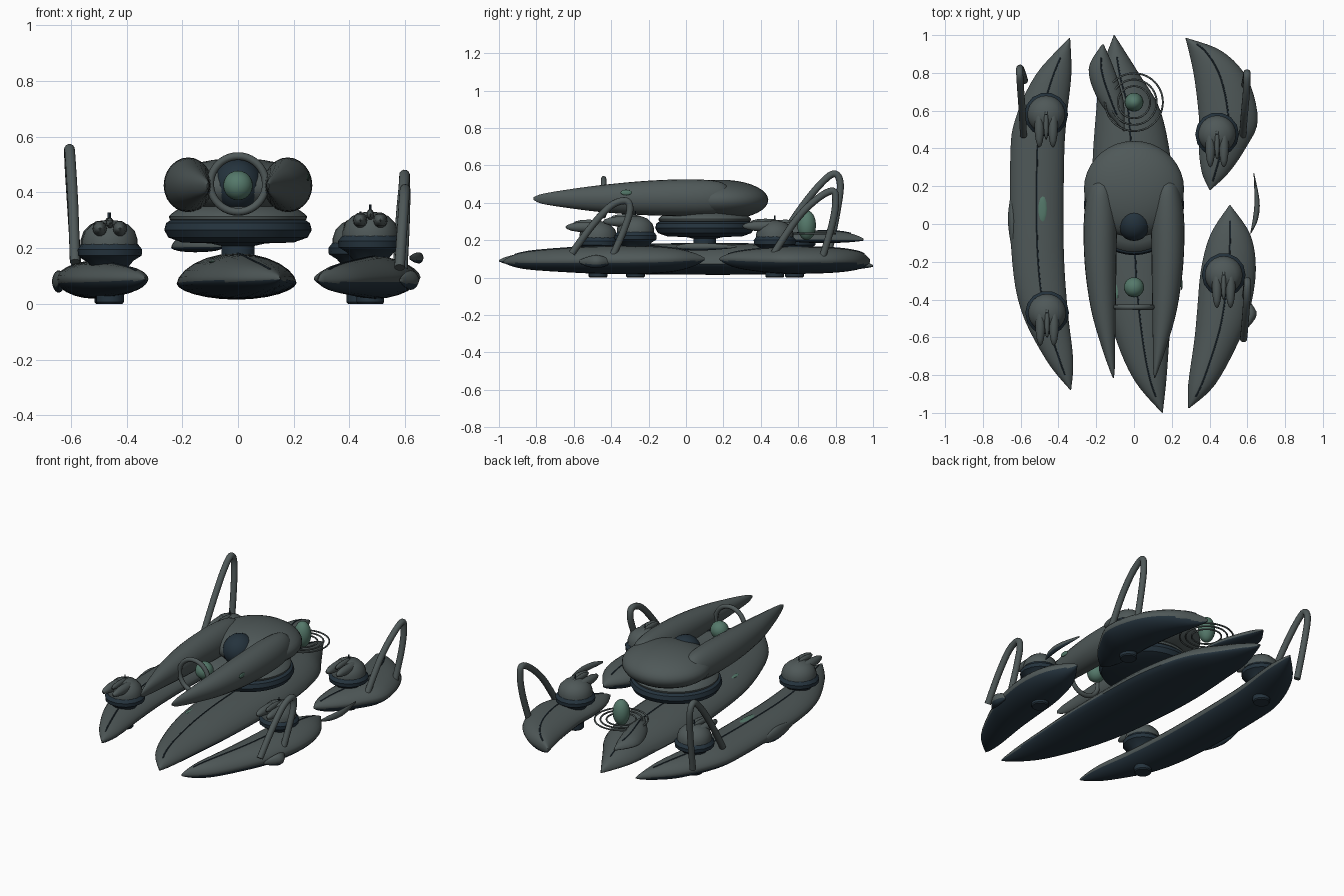
import bpy, bmesh, math
from mathutils import Vector

if "Cube" in bpy.data.objects:
    bpy.data.objects.remove(bpy.data.objects["Cube"])


def material(name, rgb):
    m = bpy.data.materials.new(name)
    m.diffuse_color = (*rgb, 1)
    m.use_nodes = True
    m.node_tree.nodes["Principled BSDF"].inputs["Base Color"].default_value = m.diffuse_color
    return m


GREY = material("grey green plating", (0.078, 0.098, 0.098))
NAVY = material("dark navy", (0.018, 0.033, 0.047))
GREEN = material("pale green glow", (0.09, 0.19, 0.145))


def finish(name, bm, mats, under=False, angle=50):
    bmesh.ops.recalc_face_normals(bm, faces=bm.faces[:])
    bm.normal_update()
    for f in bm.faces:
        f.smooth = True
        f.material_index = 1 if under and f.normal.z < -0.35 else 0
    me = bpy.data.meshes.new(name)
    bm.to_mesh(me)
    bm.free()
    ob = bpy.data.objects.new(name, me)
    bpy.context.collection.objects.link(ob)
    for m in mats:
        me.materials.append(m)
    me.set_sharp_from_angle(angle=math.radians(angle))
    return ob


def spline(pts, steps=5):
    """Smooth curve through tuples of any length."""
    out = []
    for i in range(len(pts) - 1):
        p0, p1, p2 = pts[max(i - 1, 0)], pts[i], pts[i + 1]
        p3 = pts[min(i + 2, len(pts) - 1)]
        for k in range(steps):
            t = k / steps
            out.append(tuple(0.5 * (2 * b + (c - a) * t + (2 * a - 5 * b + 4 * c - d) * t * t
                             + (3 * b - a - 3 * c + d) * t ** 3)
                             for a, b, c, d in zip(p0, p1, p2, p3)))
    return out + [pts[-1]]


def loft(name, rows, power=1.0, mats=(GREY,), under=False, n=24):
    """Skin rows of (y, x left, x right, z bottom, z middle, z top)."""
    bm = bmesh.new()
    rings = []
    for y, xl, xr, zb, zm, zt in rows:
        ring = []
        for k in range(n):
            a = 2 * math.pi * k / n
            s = math.sin(a)
            z = zm + abs(s) ** power * ((zt - zm) if s > 0 else (zb - zm))
            ring.append(bm.verts.new(((xl + xr) / 2 + (xr - xl) / 2 * math.cos(a), y, z)))
        rings.append(ring)
    for a, b in zip(rings, rings[1:]):
        for k in range(n):
            bm.faces.new((a[k], a[(k + 1) % n], b[(k + 1) % n], b[k]))
    bm.faces.new(rings[0])
    bm.faces.new(rings[-1])
    return finish(name, bm, mats, under)


def tube(name, pts, r, mat=GREY, closed=False, n=10):
    bm = bmesh.new()
    pts = [Vector(p) for p in pts]
    rings, count = [], len(pts)
    normal = None
    for i, p in enumerate(pts):
        if closed:
            d = pts[(i + 1) % count] - pts[i - 1]
        else:
            d = pts[min(i + 1, count - 1)] - pts[max(i - 1, 0)]
        d.normalize()
        if normal is None:
            normal = d.orthogonal()
        normal = (normal - d * normal.dot(d)).normalized()
        side = d.cross(normal)
        rings.append([bm.verts.new(p + r * (math.cos(2 * math.pi * k / n) * normal
                     + math.sin(2 * math.pi * k / n) * side)) for k in range(n)])
    for i in range(count if closed else count - 1):
        a, b = rings[i], rings[(i + 1) % count]
        for k in range(n):
            bm.faces.new((a[k], a[(k + 1) % n], b[(k + 1) % n], b[k]))
    if not closed:
        bm.faces.new(rings[0])
        bm.faces.new(rings[-1])
    return finish(name, bm, (mat,))


def ring(name, c, R, r, upright=False):
    pts = []
    for k in range(40):
        a = 2 * math.pi * k / 40
        u, v = R * math.cos(a), R * math.sin(a)
        pts.append((c[0] + u, c[1], c[2] + v) if upright else (c[0] + u, c[1] + v, c[2]))
    return tube(name, pts, r, GREY, True, 8)


def ball(name, c, s, mat=GREY, seg=24):
    bm = bmesh.new()
    bmesh.ops.create_uvsphere(bm, u_segments=seg, v_segments=seg // 2, radius=1)
    for v in bm.verts:
        v.co = Vector((v.co.x * s[0], v.co.y * s[1], v.co.z * s[2])) + Vector(c)
    return finish(name, bm, (mat,))


def lathe(name, c, profile, mat, n=32, angle=35):
    bm = bmesh.new()
    rings = [[bm.verts.new((c[0] + r * math.cos(2 * math.pi * k / n),
                            c[1] + r * math.sin(2 * math.pi * k / n), z)) for k in range(n)]
             for r, z in profile]
    for a, b in zip(rings, rings[1:]):
        for k in range(n):
            bm.faces.new((a[k], a[(k + 1) % n], b[(k + 1) % n], b[k]))
    bm.faces.new(rings[0])
    bm.faces.new(rings[-1])
    return finish(name, bm, (mat,), angle=angle)


def hull(name, outline, zbot, zmid, ztop, vein=True):
    """Pointed lens hull from (y, x left, x right); zmid runs rear to front."""
    rows = spline(outline)
    wmax = max(b - a for _, a, b in rows)
    full = []
    for y, a, b in rows:
        t = (y - rows[0][0]) / (rows[-1][0] - rows[0][0])
        zm = zmid[0] + (zmid[1] - zmid[0]) * t
        s = max((b - a) / wmax, 0.01) ** 0.65
        full.append((y, a, b, zm - s * (zm - zbot), zm, zm + s * (ztop - zm)))
    loft(name, full, 1.2, (GREY, NAVY), True)
    if vein:
        tube(name + "_crest_line", [((r[1] + r[2]) / 2, r[0], r[5]) for r in full[3:-3]],
             0.004, NAVY, n=6)


# Main hulls
hull("left_hull", [(0.985, -0.342, -0.338), (0.79, -0.52, -0.332), (0.55, -0.63, -0.358),
                   (0.34, -0.655, -0.37), (-0.13, -0.65, -0.372), (-0.45, -0.6, -0.352),
                   (-0.72, -0.465, -0.322), (-0.88, -0.337, -0.333)], 0.018, (0.085, 0.09), 0.155)
hull("centre_hull", [(1.0, -0.107, -0.103), (0.79, -0.18, 0.03), (0.6, -0.2, 0.14),
                     (0.3, -0.22, 0.2), (0, -0.21, 0.21), (-0.35, -0.17, 0.205),
                     (-0.64, -0.085, 0.185), (-0.84, 0.01, 0.17), (-1.0, 0.148, 0.152)],
     0.015, (0.06, 0.09), 0.182)
hull("right_rear_hull", [(0.985, 0.272, 0.278), (0.915, 0.29, 0.465), (0.77, 0.32, 0.6),
                         (0.55, 0.345, 0.655), (0.4, 0.343, 0.59), (0.27, 0.36, 0.5),
                         (0.18, 0.4, 0.405)], 0.02, (0.09, 0.1), 0.165)
hull("right_front_hull", [(0.1, 0.505, 0.51), (-0.055, 0.405, 0.615), (-0.24, 0.355, 0.645),
                          (-0.45, 0.335, 0.615), (-0.61, 0.32, 0.56), (-0.85, 0.287, 0.43),
                          (-0.975, 0.287, 0.293)], 0.018, (0.1, 0.085), 0.17)

# Small leaf plates around the hulls
hull("rear_leaf", [(0.95, -0.17, -0.16), (0.82, -0.24, -0.105), (0.65, -0.185, -0.055),
                   (0.49, -0.055, -0.05)], 0.185, (0.2, 0.205), 0.25)
hull("left_side_leaf", [(0.16, -0.652, -0.648), (0.02, -0.668, -0.62), (-0.15, -0.645, -0.64)],
     0.04, (0.08, 0.08), 0.12, False)
hull("right_crescent", [(0.27, 0.633, 0.636), (0.12, 0.638, 0.665), (0.02, 0.628, 0.655),
                        (-0.05, 0.615, 0.62)], 0.145, (0.165, 0.165), 0.185, False)
hull("right_side_leaf", [(-0.4, 0.6, 0.605), (-0.48, 0.59, 0.65), (-0.57, 0.58, 0.585)],
     0.05, (0.085, 0.085), 0.12, False)

# Turrets with feet under the hulls
for label, x, y, z in (("left_rear", -0.465, 0.58, 0.155), ("left_front", -0.46, -0.47, 0.155),
                       ("right_rear", 0.44, 0.475, 0.16), ("right_front", 0.475, -0.27, 0.185)):
    lathe(label + "_turret_base", (x, y), [(0.06, z - 0.03), (0.085, z), (0.114, z + 0.018),
          (0.116, z + 0.04), (0.1, z + 0.06)], NAVY, 14)
    lathe(label + "_turret_dome", (x, y), [(0.1, z + 0.05), (0.1, z + 0.075), (0.09, z + 0.105),
          (0.065, z + 0.13), (0.03, z + 0.143), (0.005, z + 0.146)], GREY, 24, 60)
    for side in (-1, 1):
        ball(label + "_barrel", (x + side * 0.036, y - 0.06, z + 0.115), (0.026, 0.115, 0.028), seg=16)
    ball(label + "_centre_barrel", (x, y - 0.05, z + 0.135), (0.014, 0.085, 0.02), seg=12)
    tube(label + "_spike", [(x, y, z + 0.14), (x, y, z + 0.172)], 0.004, NAVY, n=6)
    lathe(label + "_foot", (x, y), [(0.045, 0), (0.05, 0.006), (0.05, 0.04)], NAVY, 20)

# Looped masts
for label, pts in (
    ("left_mast", [(-0.585, 0.47, 0.15), (-0.592, 0.6, 0.35), (-0.6, 0.71, 0.49),
                   (-0.605, 0.79, 0.555), (-0.604, 0.825, 0.5), (-0.594, 0.805, 0.34),
                   (-0.58, 0.76, 0.12)]),
    ("right_rear_mast", [(0.575, 0.47, 0.13), (0.585, 0.59, 0.31), (0.595, 0.7, 0.42),
                         (0.598, 0.785, 0.463), (0.598, 0.8, 0.4), (0.595, 0.78, 0.28),
                         (0.585, 0.73, 0.11)]),
    ("right_front_mast", [(0.58, -0.61, 0.13), (0.59, -0.5, 0.28), (0.597, -0.4, 0.385),
                          (0.6, -0.32, 0.41), (0.6, -0.3, 0.36), (0.597, -0.33, 0.26),
                          (0.59, -0.39, 0.12)])):
    tube(label, spline(pts, 6), 0.019, n=12)

# Raised body: saucer base, rear shell and two prongs
lathe("saucer_base", (0, 0.1), [(0.06, 0.165), (0.06, 0.208), (0.1, 0.217), (0.2, 0.22),
      (0.25, 0.238), (0.265, 0.265), (0.258, 0.29), (0.24, 0.302)], NAVY, 40)
lathe("saucer_rim", (0, 0.1), [(0.23, 0.298), (0.245, 0.302), (0.248, 0.313), (0.24, 0.323),
      (0.2, 0.35)], GREY, 40)
ball("rear_shell", (0, 0.185, 0.415), (0.265, 0.255, 0.108), seg=36)
prong = [(0.25, 0.17, 0.18, 0.42, 0.425, 0.43), (0.2, 0.115, 0.235, 0.35, 0.425, 0.505),
         (0.05, 0.092, 0.264, 0.33, 0.425, 0.525), (-0.2, 0.093, 0.262, 0.333, 0.425, 0.518),
         (-0.45, 0.097, 0.228, 0.35, 0.425, 0.495), (-0.65, 0.1, 0.172, 0.375, 0.425, 0.468),
         (-0.77, 0.102, 0.13, 0.395, 0.425, 0.447), (-0.815, 0.107, 0.112, 0.415, 0.422, 0.43)]
loft("right_prong", spline(prong))
loft("left_prong", spline([(y, -b, -a, *z) for y, a, b, *z in prong]))
ball("core_sphere", (0, 0.01, 0.425), (0.09, 0.1, 0.095), NAVY)

# Front ring and glowing orb
ring("front_ring", (0, -0.44, 0.43), 0.1, 0.014, True)
ball("front_orb", (0, -0.335, 0.425), (0.053, 0.053, 0.053), GREEN)

# Rear orb with thin halo rings
ball("rear_orb", (0, 0.645, 0.28), (0.05, 0.05, 0.08), GREEN)
for r in (0.085, 0.12, 0.153):
    ring("halo_ring", (0, 0.645, 0.235), r, 0.005)

# Green glow patches on the plating
for c, s in (((-0.485, 0.08, 0.152), (0.024, 0.07, 0.005)), ((-0.6, 0.31, 0.128), (0.012, 0.02, 0.005)),
             ((-0.59, -0.22, 0.128), (0.012, 0.022, 0.005)), ((0.252, -0.32, 0.455), (0.005, 0.03, 0.015)),
             ((-0.09, -0.35, 0.15), (0.014, 0.045, 0.005))):
    ball("glow_patch", c, s, GREEN, 12)
